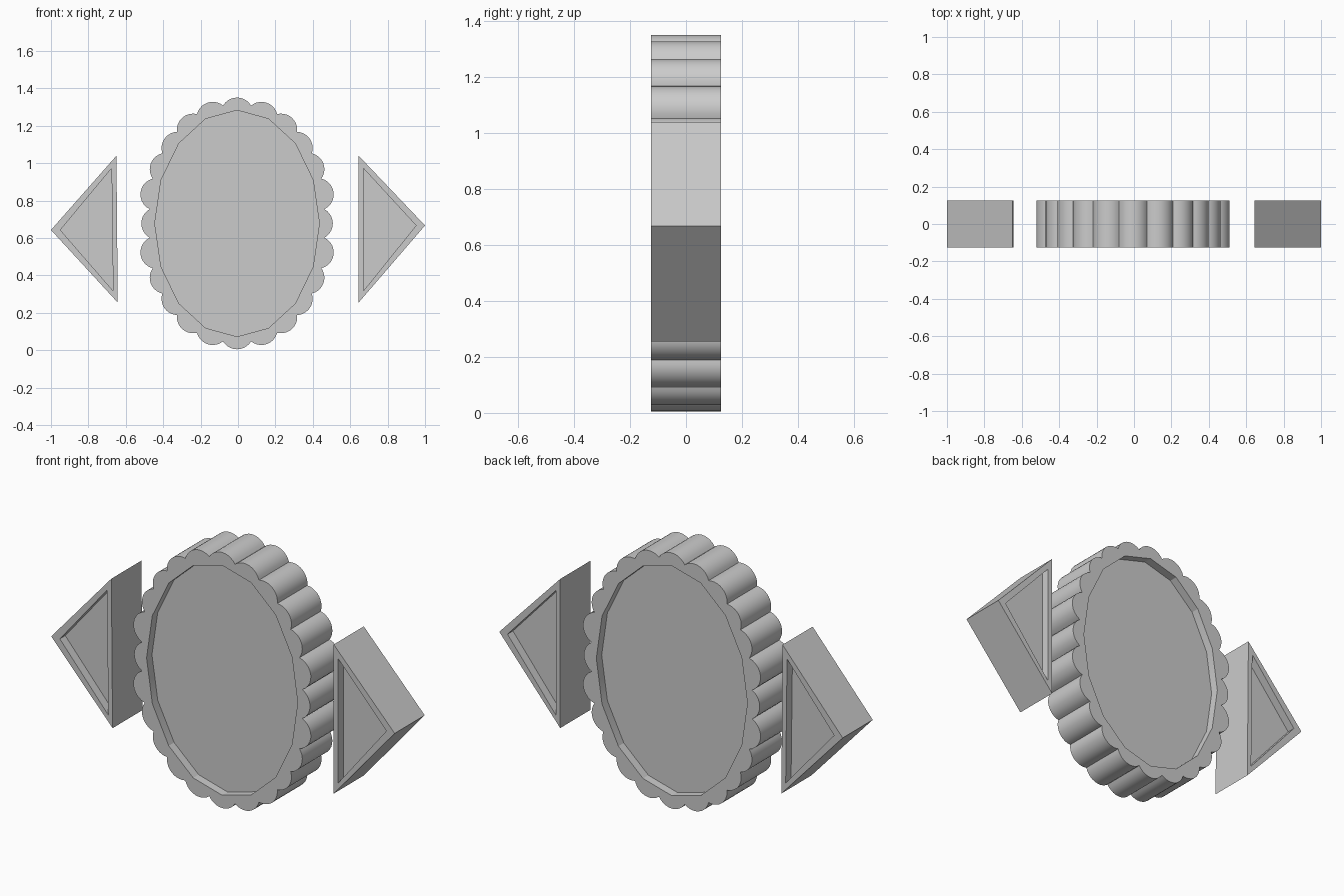
import bpy, bmesh, math
from mathutils import Vector

if "Cube" in bpy.data.objects:
    bpy.data.objects.remove(bpy.data.objects["Cube"])

HALF = 0.125     # half thickness
FLOOR = 0.08     # recessed panel distance from the middle


def recessed_plate(name, outer, inner):
    """Plate with an outer outline and a sunk panel on both faces (x, z points)."""
    bm = bmesh.new()

    def ring(pts, y):
        return [bm.verts.new((x, y, z)) for x, z in pts]

    def walls(a, b):
        for i in range(len(a)):
            j = (i + 1) % len(a)
            bm.faces.new((a[i], a[j], b[j], b[i]))

    outer_rings = []
    for s in (-1, 1):
        o, n, f = ring(outer, s * HALF), ring(inner, s * HALF), ring(inner, s * FLOOR)
        edges = [bm.edges.new((r[i - 1], r[i])) for r in (o, n) for i in range(len(r))]
        bmesh.ops.triangle_fill(bm, use_beauty=True, edges=edges, normal=(0, s, 0))
        walls(n, f)
        bm.faces.new(f)
        outer_rings.append(o)
    walls(*outer_rings)
    bmesh.ops.recalc_face_normals(bm, faces=bm.faces)
    me = bpy.data.meshes.new(name)
    bm.to_mesh(me)
    bm.free()
    ob = bpy.data.objects.new(name, me)
    bpy.context.collection.objects.link(ob)
    return ob


def scalloped_outline(centres, r, steps=10):
    """Outer outline of a closed chain of overlapping circles (counter-clockwise)."""
    n = len(centres)
    cusps = []
    for i in range(n):
        a, b = centres[i], centres[(i + 1) % n]
        d = b - a
        out = Vector((d.y, -d.x)).normalized()
        cusps.append((a + b) / 2 + out * math.sqrt(r * r - d.length_squared / 4))
    pts = []
    for i, c in enumerate(centres):
        p, q = cusps[i - 1] - c, cusps[i] - c
        a0 = math.atan2(p.y, p.x)
        sweep = (math.atan2(q.y, q.x) - a0) % math.tau
        for k in range(steps):
            t = a0 + sweep * k / steps
            pts.append((c.x + r * math.cos(t), c.y + r * math.sin(t)))
    return pts


# Scalloped oval: one quadrant of lobe centres, mirrored all round
CX, CZ = -0.005, 0.678
quad = [(0.425, 0), (0.43, 0.155), (0.38, 0.29), (0.317, 0.403),
        (0.235, 0.50), (0.13, 0.563), (0, 0.586)]
half = quad + [(-x, z) for x, z in quad[-2::-1]]
loop = half + [(x, -z) for x, z in half[-2:0:-1]]
centres = [Vector((CX + x, CZ + z)) for x, z in loop]
panel = [(CX + 0.44 * math.cos(i * math.tau / 16), CZ + 0.605 * math.sin(i * math.tau / 16))
         for i in range(16)]
oval = recessed_plate("scalloped_oval", scalloped_outline(centres, 0.087), panel)
bpy.context.view_layer.objects.active = oval
oval.select_set(True)
bpy.ops.object.shade_smooth_by_angle(angle=math.radians(20))

# Side triangles pointing outward
recessed_plate("right_triangle", [(0.645, 1.04), (0.645, 0.255), (1.0, 0.667)],
               [(0.671, 0.972), (0.671, 0.318), (0.952, 0.667)])
recessed_plate("left_triangle", [(-0.65, 1.04), (-0.643, 0.255), (-1.0, 0.643)],
               [(-0.676, 0.972), (-0.668, 0.318), (-0.95, 0.643)])
